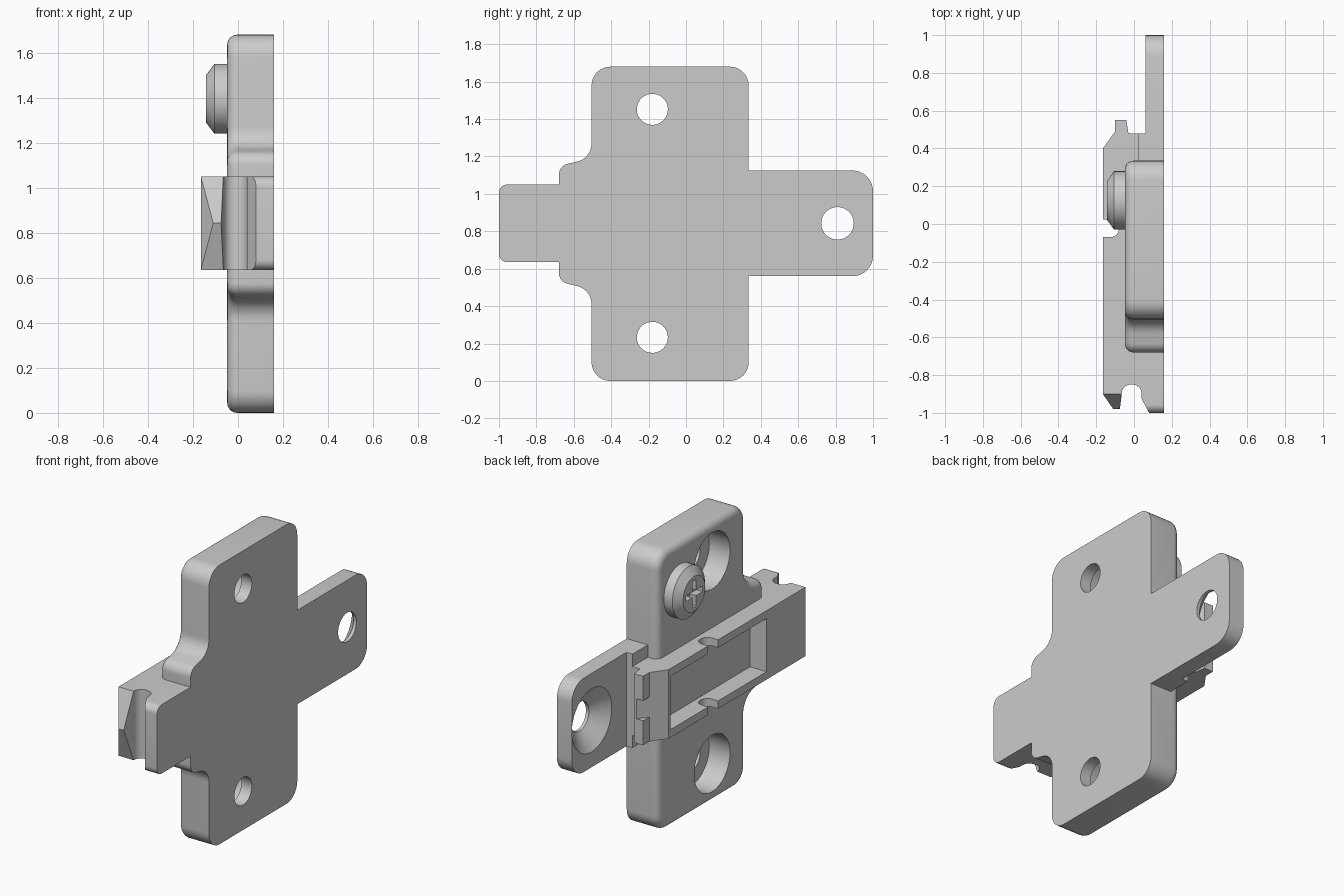
import bpy, bmesh
from math import pi, sin, cos, tan, radians
from mathutils import Vector

if "Cube" in bpy.data.objects:
    bpy.data.objects.remove(bpy.data.objects["Cube"])

ZC = 0.8425  # height of the rail centre line


def finish(name, bm):
    bmesh.ops.recalc_face_normals(bm, faces=bm.faces)
    me = bpy.data.meshes.new(name)
    bm.to_mesh(me)
    bm.free()
    ob = bpy.data.objects.new(name, me)
    bpy.context.collection.objects.link(ob)
    return ob


def rounded(pts, seg=8):
    """Fillet each (a, b, radius) corner of a closed outline."""
    out = []
    for i, (a, b, r) in enumerate(pts):
        p = Vector((a, b))
        if r == 0:
            out.append(p)
            continue
        u = (Vector(pts[i - 1][:2]) - p).normalized()
        v = (Vector(pts[(i + 1) % len(pts)][:2]) - p).normalized()
        half = u.angle(v) / 2
        c = p + (u + v).normalized() * (r / sin(half))
        start = p + u * (r / tan(half)) - c
        end = p + v * (r / tan(half)) - c
        sweep = pi - 2 * half
        for k in range(seg + 1):
            t = k / seg
            out.append(c + (start * sin((1 - t) * sweep) + end * sin(t * sweep)) / sin(sweep))
    return out


def prism(name, pts, lo, hi, axis, bevel=0):
    """Extrude an outline: axis 'x' takes (y, z) points, axis 'z' takes (x, y)."""
    place = (lambda p, h: (h, p[0], p[1])) if axis == 'x' else (lambda p, h: (p[0], p[1], h))
    bm = bmesh.new()
    a = [bm.verts.new(place(p, lo)) for p in pts]
    b = [bm.verts.new(place(p, hi)) for p in pts]
    cap = bm.faces.new(a)
    bm.faces.new(b[::-1])
    n = len(pts)
    for i in range(n):
        j = (i + 1) % n
        bm.faces.new((a[i], b[i], b[j], a[j]))
    bmesh.ops.recalc_face_normals(bm, faces=bm.faces)
    if bevel:
        bmesh.ops.bevel(bm, geom=list(cap.edges), offset=bevel, segments=6,
                        profile=0.5, affect='EDGES', clamp_overlap=True)
    return finish(name, bm)


def box(name, x0, x1, y0, y1, z0, z1):
    return prism(name, [(x0, y0), (x1, y0), (x1, y1), (x0, y1)], z0, z1, 'z')


def turned(name, y, z, profile, n=40):
    """Solid of revolution about an x-parallel axis; profile is (x, radius)."""
    bm = bmesh.new()
    rings = [[bm.verts.new((x, y + r * cos(2 * pi * k / n), z + r * sin(2 * pi * k / n)))
              for k in range(n)] for x, r in profile]
    for a, b in zip(rings, rings[1:]):
        for k in range(n):
            bm.faces.new((a[k], a[(k + 1) % n], b[(k + 1) % n], b[k]))
    bm.faces.new(rings[0])
    bm.faces.new(rings[-1])
    return finish(name, bm)


def combine(ob, other, op):
    m = ob.modifiers.new("bool", 'BOOLEAN')
    m.operation, m.solver, m.object = op, 'EXACT', other
    bpy.context.view_layer.objects.active = ob
    bpy.ops.object.modifier_apply(modifier=m.name)
    bpy.data.objects.remove(other)


# Upright base plate with shoulders and a softened front rim
plate = prism("mounting_plate", rounded([
    (-0.505, 1.68, .1), (0.335, 1.68, .1), (0.335, 0, .1), (-0.505, 0, .1),
    (-0.505, 0.49, .1), (-0.68, 0.53, .06), (-0.68, 1.15, .06), (-0.505, 1.19, .1)]),
    -0.048, 0.16, 'x', bevel=0.045)

# Thin rear tongue and the thicker step at its root
tongue = prism("tongue", rounded([(0.2, 0.56, 0), (1, 0.56, .11), (1, 1.125, .11), (0.2, 1.125, 0)]),
               0.06, 0.16, 'x')
step = box("tongue_step", 0.02, 0.13, 0.2, 0.48, 0.56, 1.125)

# Rail: side profile extruded across its width
Z0, Z1 = ZC - 0.2075, ZC + 0.2075
rail = prism("rail", rounded([
    (-0.165, -0.9, 0), (-0.065, -0.9, 0), (-0.065, -0.85, .048), (0.04, -0.85, .048),
    (0.04, -0.925, 0), (0.08, -1, 0), (0.16, -1, 0), (0.16, -0.6, 0), (0.1, -0.6, 0),
    (0.1, 0.48, 0), (-0.03, 0.48, .01), (-0.04, 0.55, 0), (-0.1, 0.55, 0),
    (-0.1, 0.49, 0), (-0.165, 0.4, 0)]), Z0, Z1, 'z')

# Pointed hook at the front of the rail
bm = bmesh.new()
for x, y, z in [(x, y, z) for x in (-0.165, -0.065) for y in (-0.88, -0.9) for z in (Z0, Z1)] + \
        [(-0.11, -0.98, ZC), (-0.075, -0.98, ZC)]:
    bm.verts.new((x, y, z))
bmesh.ops.convex_hull(bm, input=bm.verts)
combine(rail, finish("hook", bm), 'UNION')

# Rounded foot corners
combine(rail, prism("foot_limit", rounded([(-1, Z0, .045), (1.2, Z0, 0), (1.2, Z1, 0), (-1, Z1, .045)]),
                    -0.3, 0.3, 'x'), 'INTERSECT')

# Rail pocket, side notches and the sloped nick in the rear lip
combine(rail, box("pocket", -0.3, -0.055, -0.53, 0.385, ZC - 0.16, ZC + 0.16), 'DIFFERENCE')
combine(rail, prism("notch", rounded([(-0.3, -0.07, 0), (-0.08, -0.07, .045),
                                      (-0.08, 0.025, .045), (-0.3, 0.025, 0)]), 0.5, 1.2, 'z'), 'DIFFERENCE')
combine(rail, prism("nick", [(-0.113, 0.472), (-0.049, 0.56), (-0.113, 0.56)],
                    ZC - 0.06, ZC + 0.06, 'z'), 'DIFFERENCE')

for part in (tongue, step, rail):
    combine(plate, part, 'UNION')

# Counterbored plate holes and the countersunk tongue hole
for z in (0.233, 1.452):
    combine(plate, turned("plate_hole", -0.18, z, [(-0.2, .17), (0.09, .17), (0.09, .083), (0.3, .083)]),
            'DIFFERENCE')
combine(plate, turned("tongue_hole", 0.81, ZC, [(0.0, .19), (0.06, .19), (0.14, .087), (0.3, .087)]),
        'DIFFERENCE')

# Adjusting screw head with a cross recess
SY, SZ = 0.125, 1.395
screw = turned("screw_head", SY, SZ, [(-0.04, .155), (-0.105, .155), (-0.142, .105)])
for a, b in ((.08, .017), (.017, .08)):
    combine(screw, box("slot", -0.3, -0.1, SY - a, SY + a, SZ - b, SZ + b), 'DIFFERENCE')

for ob in (plate, screw):
    bpy.ops.object.select_all(action='DESELECT')
    ob.select_set(True)
    bpy.context.view_layer.objects.active = ob
    bpy.ops.object.shade_smooth_by_angle(angle=radians(28))
